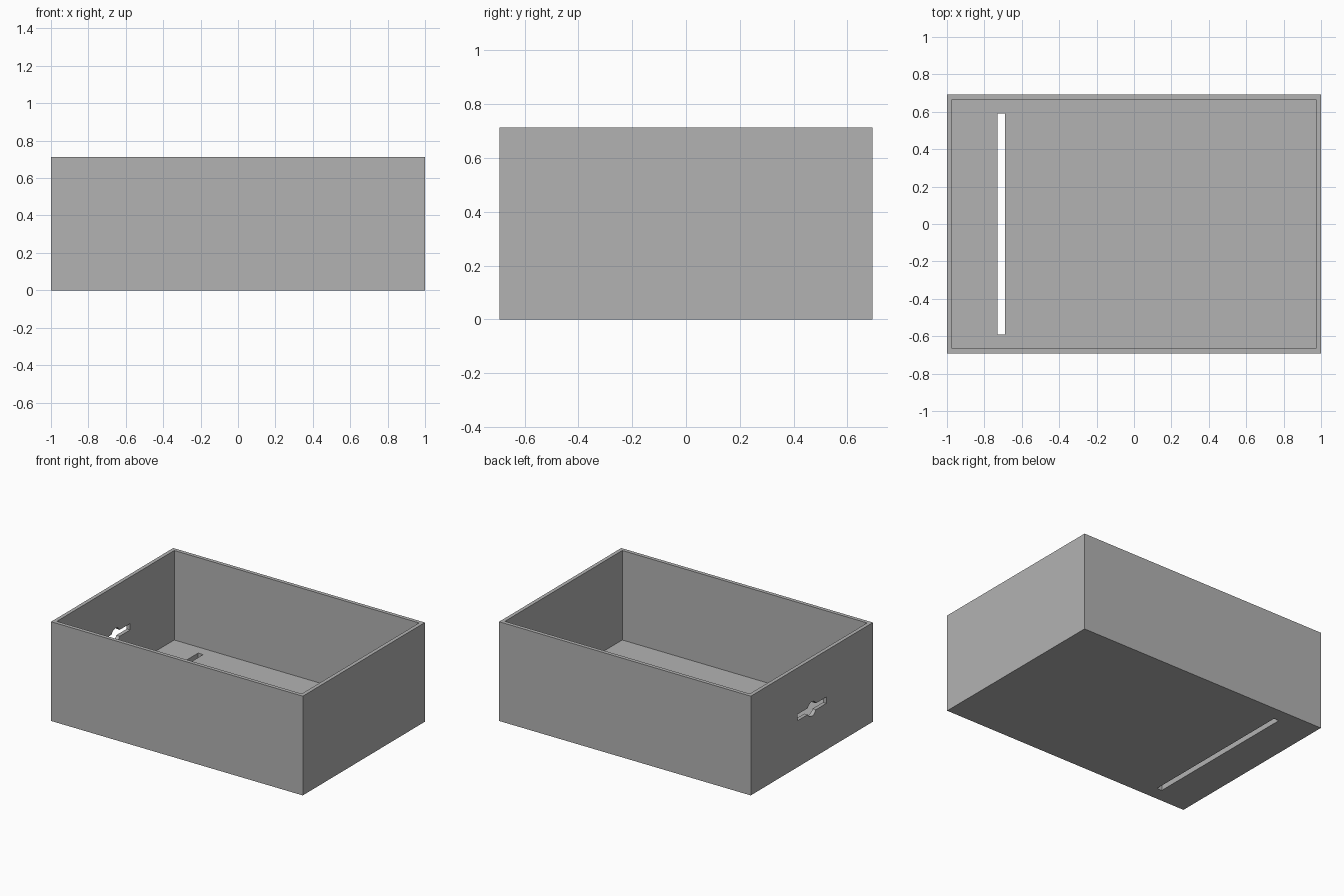
import bpy
import math

cube = bpy.data.objects.get("Cube")
if cube:
    bpy.data.objects.remove(cube, do_unlink=True)

LENGTH, WIDTH, HEIGHT = 2.0, 1.386, 0.713
WALL, FLOOR = 0.027, 0.07

grey = bpy.data.materials.new("plain_grey")
grey.use_nodes = True
grey.diffuse_color = (0.45, 0.45, 0.45, 1)
grey.node_tree.nodes["Principled BSDF"].inputs["Base Color"].default_value = grey.diffuse_color


def block(name, low, high):
    """Axis-aligned block between two corners."""
    bpy.ops.mesh.primitive_cube_add(size=1, location=[(a + b) / 2 for a, b in zip(low, high)])
    obj = bpy.context.object
    obj.name = name
    obj.scale = [b - a for a, b in zip(low, high)]
    bpy.ops.object.transform_apply(location=True, rotation=True, scale=True)
    obj.data.materials.append(grey)
    return obj


def prism(name, profile, x_low, x_high):
    """Extrude a closed (y, z) profile along x."""
    n = len(profile)
    verts = [(x, y, z) for x in (x_low, x_high) for y, z in profile]
    faces = [list(range(n))[::-1], list(range(n, 2 * n))]
    faces += [(i, (i + 1) % n, n + (i + 1) % n, n + i) for i in range(n)]
    mesh = bpy.data.meshes.new(name)
    mesh.from_pydata(verts, [], faces)
    obj = bpy.data.objects.new(name, mesh)
    bpy.context.collection.objects.link(obj)
    mesh.materials.append(grey)
    return obj


def cut(target, cutter):
    """Subtract the cutter and remove it."""
    mod = target.modifiers.new(cutter.name, "BOOLEAN")
    mod.operation = "DIFFERENCE"
    mod.solver = "EXACT"
    mod.object = cutter
    bpy.ops.object.select_all(action="DESELECT")
    bpy.context.view_layer.objects.active = target
    target.select_set(True)
    bpy.ops.object.modifier_apply(modifier=mod.name)
    bpy.data.objects.remove(cutter, do_unlink=True)


# Open-topped box
hx, hy = LENGTH / 2, WIDTH / 2
box = block("open_box", (-hx, -hy, 0), (hx, hy, HEIGHT))
cut(box, block("cavity", (WALL - hx, WALL - hy, FLOOR), (hx - WALL, hy - WALL, HEIGHT + 0.1)))

# Long slot through the floor
cut(box, block("floor_slot", (-0.73, -0.59, -0.1), (-0.69, 0.59, FLOOR + 0.1)))

# Side wall opening: a narrow slot with a round middle
half, thin, radius, mid = 0.165, 0.023, 0.052, HEIGHT / 2
start = math.asin(thin / radius)
arc = [start + (math.pi - 2 * start) * i / 12 for i in range(13)]
upper = [(half, thin)] + [(radius * math.cos(a), radius * math.sin(a)) for a in arc] + [(-half, thin)]
outline = upper + [(-y, -z) for y, z in upper]
cut(box, prism("side_opening", [(y, mid + z) for y, z in outline], -hx - 0.1, -hx + 0.1))
